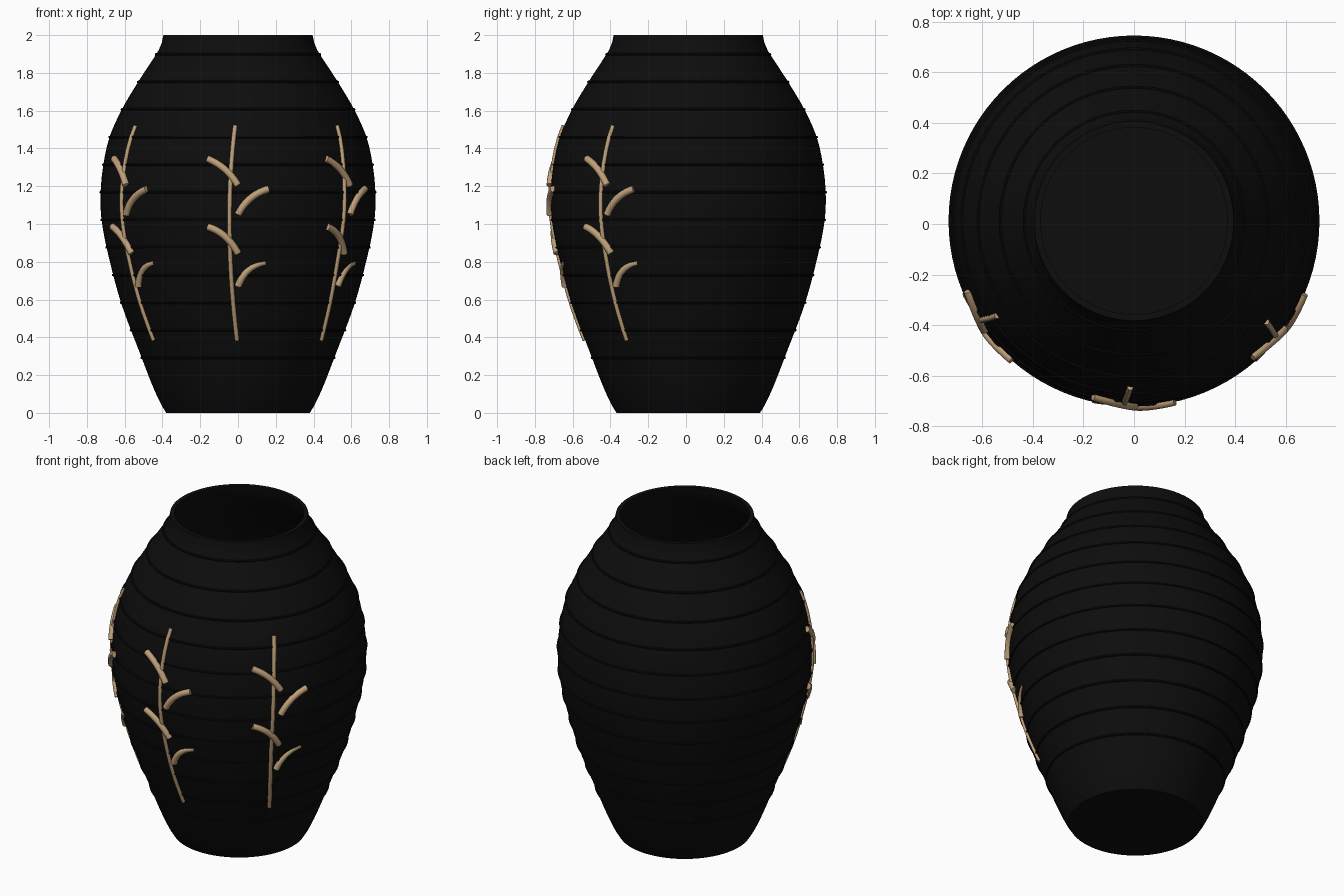
import bpy, bmesh, math
from mathutils import Vector

cube = bpy.data.objects.get("Cube")
if cube:
    bpy.data.objects.remove(cube)

CENTRE_Y = 0.012
SEGMENTS = 96


def make_material(name, colour, roughness):
    mat = bpy.data.materials.new(name)
    mat.use_nodes = True
    mat.diffuse_color = (*colour, 1)
    shader = mat.node_tree.nodes["Principled BSDF"]
    shader.inputs["Base Color"].default_value = (*colour, 1)
    shader.inputs["Roughness"].default_value = roughness
    return mat


black = make_material("black glaze", (0.004, 0.004, 0.004), 0.5)
tan = make_material("tan clay", (0.52, 0.35, 0.19), 0.7)

# Outer silhouette as (radius, height)
OUTLINE = [(0.38, 0), (0.41, 0.05), (0.455, 0.15), (0.513, 0.3), (0.618, 0.58),
           (0.69, 0.85), (0.722, 1.02), (0.728, 1.15), (0.715, 1.3), (0.68, 1.46),
           (0.613, 1.61), (0.53, 1.75), (0.465, 1.85), (0.42, 1.92), (0.4, 1.97), (0.395, 2)]


def radius_at(z):
    """Smooth Hermite interpolation of the silhouette."""
    last = len(OUTLINE) - 1
    i = max(k for k in range(last) if OUTLINE[k][1] <= z + 1e-6)

    def slope(k):
        a, b = OUTLINE[max(k - 1, 0)], OUTLINE[min(k + 1, last)]
        return (b[0] - a[0]) / (b[1] - a[1])

    (r0, z0), (r1, z1) = OUTLINE[i], OUTLINE[i + 1]
    h = z1 - z0
    t = (z - z0) / h
    return ((2*t**3 - 3*t**2 + 1) * r0 + (t**3 - 2*t**2 + t) * h * slope(i)
            + (3*t**2 - 2*t**3) * r1 + (t**3 - t**2) * h * slope(i + 1))


def finish(obj, mat, angle):
    obj.data.materials.append(mat)
    bpy.ops.object.select_all(action="DESELECT")
    obj.select_set(True)
    bpy.context.view_layer.objects.active = obj
    bpy.ops.object.shade_smooth_by_angle(angle=math.radians(angle))


def lathe(name, profile, mat, closed=False):
    bm = bmesh.new()
    verts = [bm.verts.new((r, 0, z)) for r, z in profile]
    edges = [bm.edges.new(pair) for pair in zip(verts, verts[1:])]
    if closed:
        edges.append(bm.edges.new((verts[-1], verts[0])))
    bmesh.ops.spin(bm, geom=verts + edges, cent=(0, 0, 0), axis=(0, 0, 1),
                   angle=math.tau, steps=SEGMENTS, use_merge=True)
    bmesh.ops.remove_doubles(bm, verts=bm.verts, dist=1e-5)
    bmesh.ops.recalc_face_normals(bm, faces=bm.faces)
    mesh = bpy.data.meshes.new(name)
    bm.to_mesh(mesh)
    bm.free()
    obj = bpy.data.objects.new(name, mesh)
    bpy.context.collection.objects.link(obj)
    obj.location.y = CENTRE_Y
    finish(obj, mat, 40)
    return obj


# Hollow body: base, outer wall, rim, inner wall, inner floor
heights = [2 * k / 50 for k in range(51)]
outer = [(radius_at(z), z) for z in heights]
inner = [(radius_at(z) - 0.025, z) for z in reversed(heights) if z > 0.03]
lathe("vase_body", [(0, 0)] + outer + inner + [(0, inner[-1][1])], black)

# Thin raised throwing rings
for k in range(2, 14):
    z = 0.146 * k
    r, size = radius_at(z), 0.007
    section = [(r + size * math.cos(a * math.tau / 8), z + size * math.sin(a * math.tau / 8))
               for a in range(8)]
    lathe(f"ring_{k - 1}", section, black, closed=True)


def on_surface(x, z, turn, lift):
    """Point on the wall, x measured across the front, turned about the axis."""
    r = radius_at(z)
    a = math.asin(x / r) + turn
    return Vector(((r + lift) * math.sin(a), CENTRE_Y - (r + lift) * math.cos(a), z))


def tube(name, path, turn, radius, lift_start, lift_end, tip=1.0):
    """Round rod through three (x, z) points, bent along the wall."""
    (x0, z0), (x1, z1), (x2, z2) = path
    steps = 16
    curve = bpy.data.curves.new(name, "CURVE")
    curve.dimensions = "3D"
    curve.bevel_depth = radius
    curve.bevel_resolution = 3
    curve.use_fill_caps = True
    spline = curve.splines.new("POLY")
    spline.points.add(steps)
    for k, point in enumerate(spline.points):
        t = k / steps
        a, b, c = (1 - t) * (1 - 2*t), 4 * t * (1 - t), t * (2*t - 1)
        lift = lift_start + (lift_end - lift_start) * t
        pos = on_surface(a*x0 + b*x1 + c*x2, a*z0 + b*z1 + c*z2, turn, lift)
        point.co = (*pos, 1)
        point.radius = 1 + (tip - 1) * t
    obj = bpy.data.objects.new(name, curve)
    bpy.context.collection.objects.link(obj)
    bpy.ops.object.select_all(action="DESELECT")
    obj.select_set(True)
    bpy.context.view_layer.objects.active = obj
    bpy.ops.object.convert(target="MESH")
    finish(bpy.context.object, tan, 45)


# Three sprigs, each a stem with four alternating curved leaves
LEAVES = [((0, 1.205), (-0.07, 1.29), (-0.16, 1.345)),
          ((0, 1.05), (0.065, 1.135), (0.16, 1.185)),
          ((0, 0.845), (-0.07, 0.935), (-0.16, 0.985)),
          ((0, 0.67), (0.055, 0.755), (0.145, 0.795))]
for side, turn in (("right", -54), ("front", 0), ("left", 54)):
    a = math.radians(turn)
    tube(f"{side}_stem", ((-0.005, 0.385), (-0.045, 0.98), (-0.015, 1.52)), a, 0.012, 0.002, 0.002)
    for n, leaf in enumerate(LEAVES, 1):
        sinking = n == 4
        tube(f"{side}_leaf_{n}", leaf, a, 0.019, 0.006,
             -0.012 if sinking else 0.004, 0.8 if sinking else 1.0)
